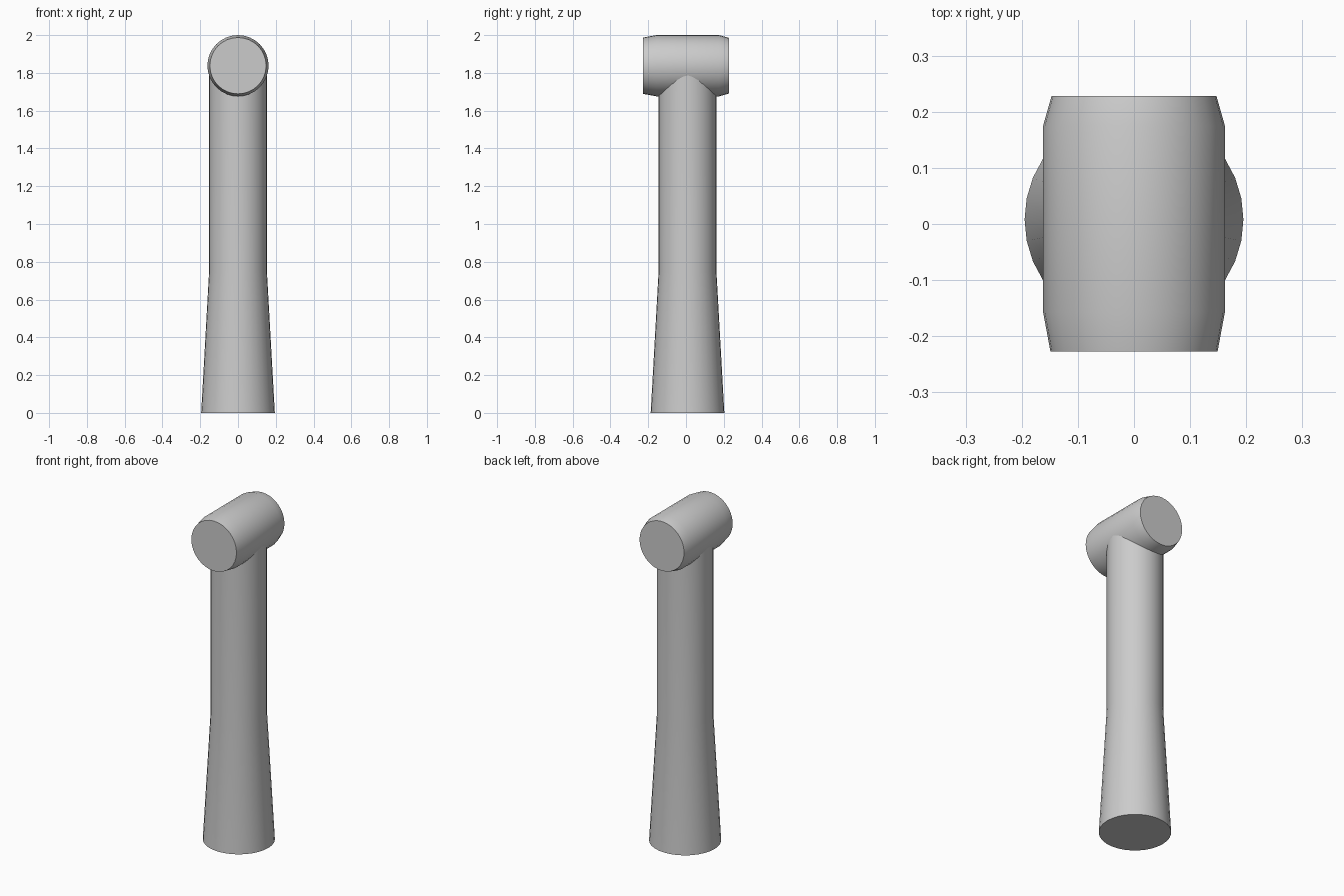
import bpy, bmesh, math
from mathutils import Matrix

cube = bpy.data.objects.get("Cube")
if cube:
    bpy.data.objects.remove(cube, do_unlink=True)

grey = bpy.data.materials.new("plain grey")
grey.use_nodes = True
colour = (0.6, 0.6, 0.6, 1)
grey.diffuse_color = colour
grey.node_tree.nodes["Principled BSDF"].inputs["Base Color"].default_value = colour


def turned(name, profile, matrix, sides=32):
    """Closed solid of revolution from (radius, height) pairs."""
    bm = bmesh.new()
    rings = []
    for r, h in profile:
        angles = [math.tau * i / sides for i in range(sides)]
        rings.append([bm.verts.new((r * math.cos(a), r * math.sin(a), h)) for a in angles])
    for low, high in zip(rings, rings[1:]):
        for i in range(sides):
            j = (i + 1) % sides
            bm.faces.new((low[i], low[j], high[j], high[i]))
    bm.faces.new(rings[0][::-1])
    bm.faces.new(rings[-1])
    bm.transform(matrix)
    mesh = bpy.data.meshes.new(name)
    bm.to_mesh(mesh)
    bm.free()
    mesh.materials.append(grey)
    obj = bpy.data.objects.new(name, mesh)
    bpy.context.collection.objects.link(obj)
    bpy.ops.object.select_all(action="DESELECT")
    obj.select_set(True)
    bpy.context.view_layer.objects.active = obj
    bpy.ops.object.shade_smooth_by_angle(angle=math.radians(30))
    return obj


# Upright post: flared foot, straight upper shaft ending inside the head
turned("post", [(0.195, 0), (0.153, 0.75), (0.153, 1.838)],
       Matrix.Translation((0, 0.008, 0)))

# Horizontal barrel head with tapered ends, running front to back
turned("head", [(0.149, -0.227), (0.162, -0.157), (0.162, 0.175), (0.147, 0.228)],
       Matrix.Translation((0, 0, 1.838)) @ Matrix.Rotation(-math.pi / 2, 4, "X"))
